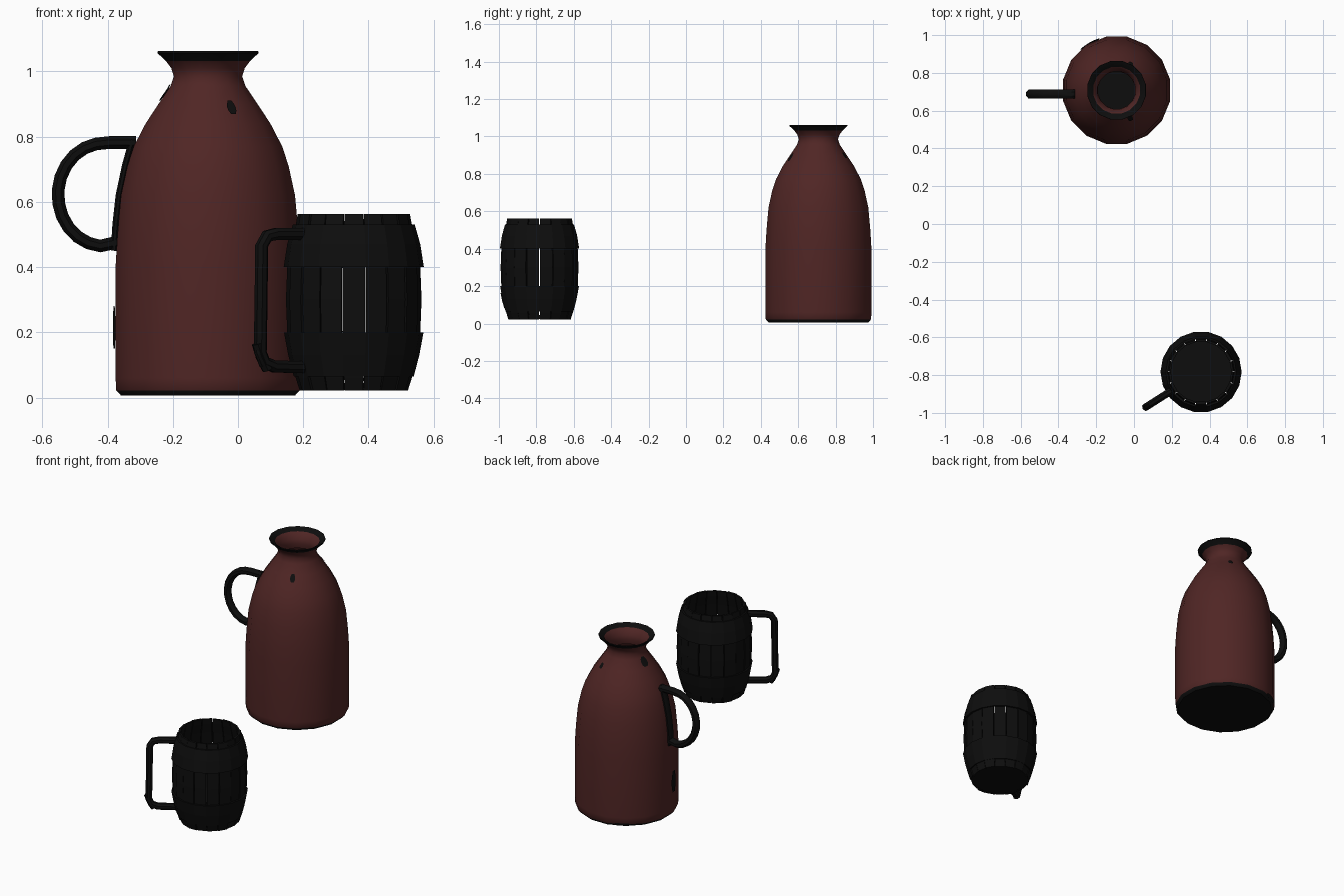
import bpy, bmesh, math
from mathutils import Vector

if "Cube" in bpy.data.objects:
    bpy.data.objects.remove(bpy.data.objects["Cube"])


def material(name, rgb):
    m = bpy.data.materials.new(name)
    m.diffuse_color = (*rgb, 1)
    m.use_nodes = True
    m.node_tree.nodes["Principled BSDF"].inputs["Base Color"].default_value = m.diffuse_color
    return m


RED = material("dark red enamel", (0.08, 0.019, 0.018))
BLACK = material("worn black", (0.0042, 0.0042, 0.0042))
JUG = Vector((-0.092, 0.708, 0))
MUG = Vector((0.355, -0.783, 0))


def finish(name, bm, mats, smooth=None, recalc=True):
    if recalc:
        bmesh.ops.recalc_face_normals(bm, faces=bm.faces)
    me = bpy.data.meshes.new(name)
    bm.to_mesh(me)
    bm.free()
    for m in mats:
        me.materials.append(m)
    ob = bpy.data.objects.new(name, me)
    bpy.context.collection.objects.link(ob)
    if smooth:
        bpy.ops.object.select_all(action='DESELECT')
        ob.select_set(True)
        bpy.context.view_layer.objects.active = ob
        bpy.ops.object.shade_smooth_by_angle(angle=math.radians(smooth))
    return ob


def polar(c, r, a, z):
    return c + Vector((r * math.cos(a), r * math.sin(a), z))


def lathe(bm, c, profile, n, phase=0.0, cap=False, closed=False):
    rings = [[bm.verts.new(polar(c, r, phase + math.tau * i / n, z)) for i in range(n)]
             for r, z in profile]
    pairs = list(zip(rings, rings[1:])) + ([(rings[-1], rings[0])] if closed else [])
    for a, b in pairs:
        for i in range(n):
            j = (i + 1) % n
            bm.faces.new((a[i], a[j], b[j], b[i]))
    if cap:
        bm.faces.new(rings[0][::-1])


def radius_at(profile, z):
    for (r0, z0), (r1, z1) in zip(profile, profile[1:]):
        if z0 <= z <= z1:
            return r0 + (r1 - r0) * (z - z0) / max(z1 - z0, 1e-6)
    return profile[-1][0]


def sweep(name, origin, direction, path, wide, thick, n=8):
    """Tube along a path of (distance, height) points in a vertical plane."""
    d = Vector((math.cos(direction), math.sin(direction), 0))
    side, up = Vector((-d.y, d.x, 0)), Vector((0, 0, 1))
    pts = [origin + d * u + up * z for u, z in path]
    bm, rings = bmesh.new(), []
    for i, p in enumerate(pts):
        t = (pts[min(i + 1, len(pts) - 1)] - pts[max(i - 1, 0)]).normalized()
        nrm = t.cross(side)
        rings.append([bm.verts.new(p + side * (wide / 2 * math.cos(math.tau * (k + .5) / n))
                                   + nrm * (thick / 2 * math.sin(math.tau * (k + .5) / n)))
                      for k in range(n)])
    for a, b in zip(rings, rings[1:]):
        for k in range(n):
            bm.faces.new((a[k], a[(k + 1) % n], b[(k + 1) % n], b[k]))
    bm.faces.new(rings[0])
    bm.faces.new(rings[-1])
    return finish(name, bm, [BLACK], 40)


# Jug body: outer wall, flared lip and funnel going back down into the neck
outer = [(0.272, 0.006), (0.287, 0.022), (0.289, 0.06), (0.289, 0.40), (0.283, 0.50),
         (0.272, 0.62), (0.252, 0.71), (0.232, 0.77), (0.195, 0.84), (0.155, 0.90),
         (0.117, 0.955), (0.107, 0.985), (0.115, 1.01), (0.132, 1.032), (0.158, 1.056)]
inner = [(0.157, 1.062), (0.126, 1.045), (0.104, 1.005), (0.100, 0.98), (0.108, 0.95)]
bm = bmesh.new()
lathe(bm, JUG, outer + inner, 16, math.pi / 16, cap=True)
for f in bm.faces:
    m = f.calc_center_median()
    f.material_index = 1 if m.z < 0.018 or m.z > 1.038 else 0
finish("jug_body", bm, [RED, BLACK], 45, recalc=False)

# Worn chips in the jug enamel: angle, half width, bottom, top
chips = [(-64, 5, 0.87, 0.91), (172, 10, 0.91, 0.96), (189, 5, 0.15, 0.28),
         (62, 5, 0.885, 0.915), (120, 12, 0.012, 0.03)]
bm = bmesh.new()
for deg, half, z0, z1 in chips:
    rows = []
    for k in range(5):
        z = z0 + (z1 - z0) * k / 4
        w = half * (0.55, 0.9, 1, 0.85, 0.5)[k]
        rows.append([bm.verts.new(polar(JUG, radius_at(outer, z) + 0.003,
                                        math.radians(deg + w * s), z)) for s in (-1, 0, 1)])
    for a, b in zip(rows, rows[1:]):
        for s in range(2):
            bm.faces.new((a[s], a[s + 1], b[s + 1], b[s]))
finish("jug_worn_chips", bm, [BLACK], recalc=False)

# Jug handle: ear-shaped loop and the strap that holds it to the body
loop = [(0.22, 0.785), (0.27, 0.782)]
for k in range(10):
    a = math.radians(80 + 185 * k / 9)
    loop.append((0.325 - 0.138 * math.cos(a), 0.62 + 0.160 * math.sin(a)))
loop = [(0.22, 0.782), (0.30, 0.782)] + [
    (0.318 + 0.142 * math.cos(math.radians(a)), 0.622 + 0.158 * math.sin(math.radians(a)))
    for a in range(80, -86, -15)] + [(0.27, 0.478)]
jug_handle_at = JUG + Vector((0, -0.02, 0))
sweep("jug_handle", jug_handle_at, math.pi, loop, 0.05, 0.042)
sweep("jug_handle_strap", jug_handle_at, math.pi,
      [(0.232, 0.79), (0.254, 0.71), (0.273, 0.62), (0.283, 0.53), (0.288, 0.45)], 0.05, 0.022)

# Mug staves: bulging boards, each slightly different in radius, with thin gaps
barrel = [(0.166, 0.022), (0.178, 0.06), (0.195, 0.13), (0.204, 0.20), (0.208, 0.30),
          (0.204, 0.40), (0.192, 0.47), (0.178, 0.53), (0.172, 0.562)]
bm = bmesh.new()
N = 18
for i in range(N):
    shift = (0.0, 0.003, -0.002)[i % 3]
    a0, a1 = (math.tau * (i + s) / N for s in (0.03, 0.97))
    rows = [[bm.verts.new(polar(MUG, r + o, a, z)) for o, a in
             ((shift, a0), (shift, a1), (-0.012, a1), (-0.012, a0))] for r, z in barrel]
    for a, b in zip(rows, rows[1:]):
        for k in range(4):
            bm.faces.new((a[k], a[(k + 1) % 4], b[(k + 1) % 4], b[k]))
    bm.faces.new(rows[0][::-1])
    bm.faces.new(rows[-1])
finish("mug_staves", bm, [BLACK])

# Mug hoops
bm = bmesh.new()
for prof in ([(0.215, 0.40), (0.204, 0.47), (0.187, 0.53), (0.176, 0.53), (0.192, 0.47), (0.203, 0.40)],
             [(0.184, 0.065), (0.201, 0.13), (0.214, 0.20), (0.203, 0.20), (0.192, 0.13), (0.176, 0.065)]):
    lathe(bm, MUG, prof, N, closed=True)
finish("mug_hoops", bm, [BLACK])

# Mug floor
bm = bmesh.new()
lathe(bm, MUG, [(0.162, 0.024), (0.166, 0.045)], N, cap=True)
bm.faces.new([v for v in bm.verts][N:])
finish("mug_floor", bm, [BLACK])

# Mug handle: squared bracket with cut corners
sweep("mug_handle", MUG, math.radians(212.5),
      [(0.17, 0.502), (0.28, 0.502), (0.315, 0.495), (0.335, 0.465), (0.337, 0.30),
       (0.340, 0.14), (0.325, 0.108), (0.29, 0.095), (0.17, 0.093)], 0.042, 0.04)
# Small foot at the lower handle corner
sweep("mug_handle_spur", MUG, math.radians(212.5),
      [(0.352, 0.165), (0.338, 0.125), (0.315, 0.085)], 0.042, 0.03, 6)
